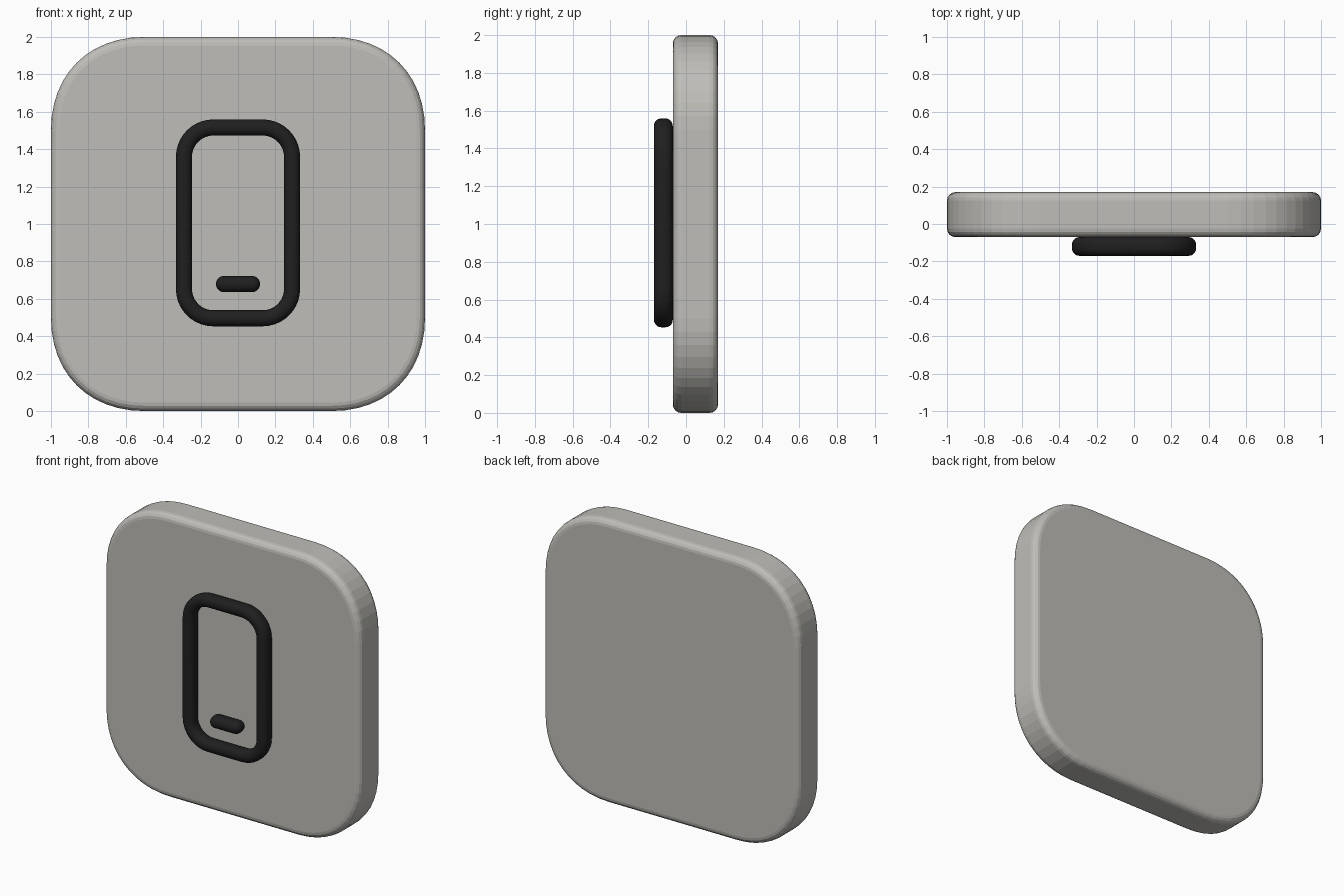
import bpy, bmesh, math
from mathutils import Vector

cube = bpy.data.objects.get("Cube")
if cube:
    bpy.data.objects.remove(cube, do_unlink=True)


def material(name, colour):
    mat = bpy.data.materials.new(name)
    mat.use_nodes = True
    mat.diffuse_color = colour
    mat.node_tree.nodes["Principled BSDF"].inputs["Base Color"].default_value = colour
    return mat


def outline(half_w, half_h, radius, kappa, steps):
    """Rounded rectangle in x and z, with a Bezier curve at each corner."""
    points = []
    for sx, sz in ((1, 1), (-1, 1), (-1, -1), (1, -1)):
        corner = Vector((sx * half_w, sz * half_h))
        a = corner - Vector((0, sz * radius))
        b = corner - Vector((sx * radius, 0))
        if sx * sz < 0:
            a, b = b, a
        ha, hb = a.lerp(corner, kappa), b.lerp(corner, kappa)
        for i in range(steps + 1):
            t = i / steps
            u = 1 - t
            points.append(a * u**3 + ha * 3 * u * u * t + hb * 3 * u * t * t + b * t**3)
    return points


def half_round(depth, bevel, segments, start=0.0, sign=1):
    """Section points (inset, y) with a rounded edge at front and back."""
    section = []
    for end in (-1, 1):
        for i in range(segments + 1):
            a = math.pi / 2 * i / segments
            a = a if end > 0 else math.pi / 2 - a
            section.append((start + sign * bevel * (1 - math.cos(a)),
                            end * (depth / 2 - bevel + bevel * math.sin(a))))
    return section


def loft(name, size, radius, section, centre, mat, kappa=0.5523, steps=10, ring=False, smooth=True):
    """Join one outline per section point; close into a ring or cap both ends."""
    bm = bmesh.new()
    loops = []
    for inset, y in section:
        pts = outline(size[0] - inset, size[1] - inset, radius - inset, kappa, steps)
        loops.append([bm.verts.new((p.x, y, p.y)) for p in pts])
    pairs = list(zip(loops, loops[1:]))
    if ring:
        pairs.append((loops[-1], loops[0]))
    else:
        bm.faces.new(loops[0])
        bm.faces.new(loops[-1])
    for low, high in pairs:
        for i in range(len(low)):
            j = (i + 1) % len(low)
            bm.faces.new((low[i], low[j], high[j], high[i]))
    bmesh.ops.recalc_face_normals(bm, faces=bm.faces)
    mesh = bpy.data.meshes.new(name)
    bm.to_mesh(mesh)
    bm.free()
    mesh.materials.append(mat)
    obj = bpy.data.objects.new(name, mesh)
    obj.location = centre
    bpy.context.collection.objects.link(obj)
    if smooth:
        bpy.ops.object.select_all(action="DESELECT")
        obj.select_set(True)
        bpy.context.view_layer.objects.active = obj
        bpy.ops.object.shade_smooth_by_angle(angle=math.radians(40))
    return obj


grey = material("warm light grey", (0.52, 0.51, 0.48, 1))
black = material("soft black", (0.014, 0.014, 0.014, 1))

# Backing plate with broad corners and a softened rim
loft("backing_plate", (1, 1), 0.5, half_round(0.24, 0.045, 4), (0, 0.05, 1), grey,
     kappa=0.6, steps=12, smooth=False)

# Raised handset frame: a rounded tube running around the outline
width, depth, bevel = 0.086, 0.1, 0.04
section = half_round(depth, bevel, 5)
section += half_round(depth, bevel, 5, width, -1)[::-1]
loft("handset_frame", (0.332, 0.553), 0.2, section, (0, -0.12, 1.006), black, ring=True)

# Raised button bar near the bottom of the frame
loft("button_bar", (0.118, 0.043), 0.043, half_round(depth, bevel, 5), (0, -0.12, 0.679), black)
